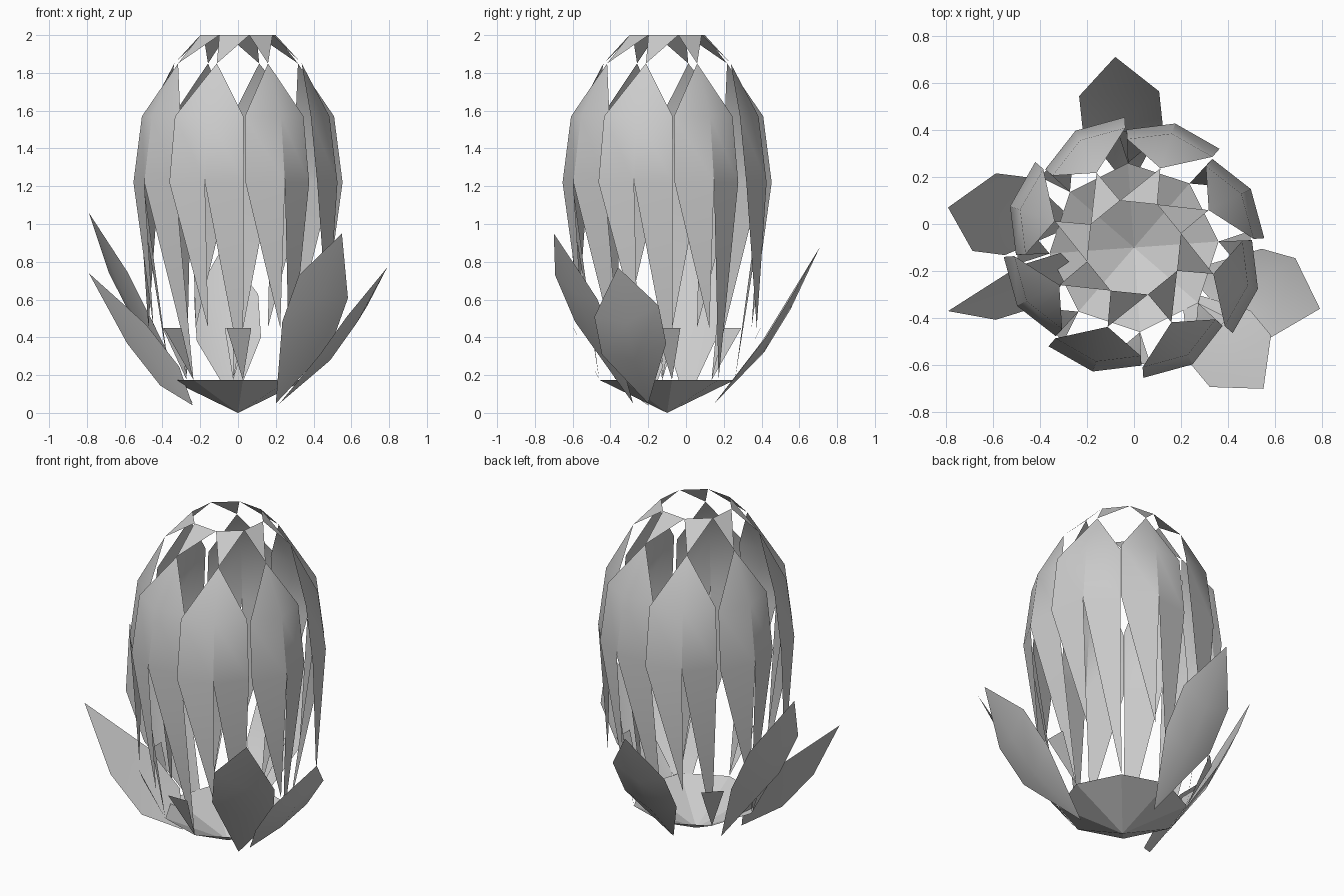
import bpy, math
from mathutils import Vector

if "Cube" in bpy.data.objects:
    bpy.data.objects.remove(bpy.data.objects["Cube"])

AXIS_Y = -0.10      # the bud axis sits slightly toward the front
A0 = 4.1            # angular offset of the 16-sided bud
# ring name: (radius, height)
RING = {"rim": (0.208, 2.0), "tip": (0.355, 1.85), "shoulder": (0.51, 1.57),
        "belly": (0.555, 1.22), "foot": (0.50, 0.45), "bowl": (0.36, 0.175)}
TUCK = 0.905        # one edge of every petal tucks behind its neighbour


def pt(ring, deg, scale=1.0):
    r, z = RING[ring]
    a = math.radians(deg)
    return (r * scale * math.cos(a), AXIS_Y + r * scale * math.sin(a), z)


def build(name, verts, faces, angle=35):
    me = bpy.data.meshes.new(name)
    me.from_pydata([tuple(v) for v in verts], [], faces)
    ob = bpy.data.objects.new(name, me)
    bpy.context.collection.objects.link(ob)
    bpy.context.view_layer.objects.active = ob
    bpy.ops.object.select_all(action='DESELECT')
    ob.select_set(True)
    bpy.ops.object.shade_smooth_by_angle(angle=math.radians(angle))
    return ob


# Base bowl: shallow eight-sided cone
build("base_bowl",
      [(0, AXIS_Y, 0)] + [pt("bowl", A0 + 45 * k) for k in range(8)],
      [(0, (k + 1) % 8 + 1, k + 1) for k in range(8)], 5)

for k in range(8):
    side = A0 + 45 * k
    mid = side + 22.5
    # Long bud petal: pointed top, wide belly, long taper to the foot,
    # with its tucked half also running down to the bowl
    verts = [pt("tip", mid)]
    for ring in ("shoulder", "belly"):
        verts += [pt(ring, side), pt(ring, mid), pt(ring, side + 44.5, TUCK)]
    verts += [pt("foot", mid), pt("bowl", side + 45)]
    build(f"bud_petal_{k + 1}", verts,
          [(0, 1, 2), (0, 2, 3), (1, 4, 5, 2), (2, 5, 6, 3), (4, 7, 5), (5, 8, 6)])
    # Crown triangle hanging from the open rim to the petal tip
    build(f"crown_scale_{k + 1}",
          [pt("tip", mid), pt("rim", mid + 35), pt("rim", mid - 10)], [(0, 1, 2)])
    # Small scale between the bowl edge and the petals (none at the back right)
    if k != 1:
        build(f"foot_scale_{k + 1}",
              [pt("bowl", side), pt("foot", side + 4), pt("foot", side - 11)], [(0, 1, 2)])


def leaf(name, base, tip, side, sag=0.05, cup=0.04, low_at=0.47, up_at=0.72):
    """Six-sided cupped leaf with a sagging midrib, from base to tip."""
    base, tip, side = Vector(base), Vector(tip), Vector(side)
    drop, rib = Vector((0, 0, sag)), Vector((0, 0, cup))
    low = base.lerp(tip, low_at) - drop
    up = base.lerp(tip, up_at) - drop * 0.6
    build(name, [base, low - side, low - rib, low + side,
                 up - side, up - rib, up + side, tip],
          [(0, 2, 1), (0, 3, 2), (1, 2, 5, 4), (2, 3, 6, 5), (4, 5, 7), (5, 6, 7)])


# Outer leaves spreading around the base
leaf("leaf_back", (-0.02, 0.15, 0.05), (-0.08, 0.71, 0.88), (0.17, 0.01, 0.01), cup=0.07)
leaf("leaf_left", (-0.24, 0.0, 0.05), (-0.79, 0.07, 1.06), (0.05, 0.165, 0.0), cup=0.06)
leaf("leaf_front_left", (-0.24, -0.20, 0.04), (-0.79, -0.37, 0.74), (0.05, 0.115, 0.05),
     sag=0.0, cup=0.02, low_at=0.22, up_at=0.54)
leaf("leaf_right", (0.22, -0.20, 0.05), (0.79, -0.36, 0.77), (0.055, 0.17, 0.03), cup=0.06)
leaf("leaf_front_right", (0.20, -0.28, 0.05), (0.55, -0.70, 0.95), (0.13, 0.11, -0.06))
